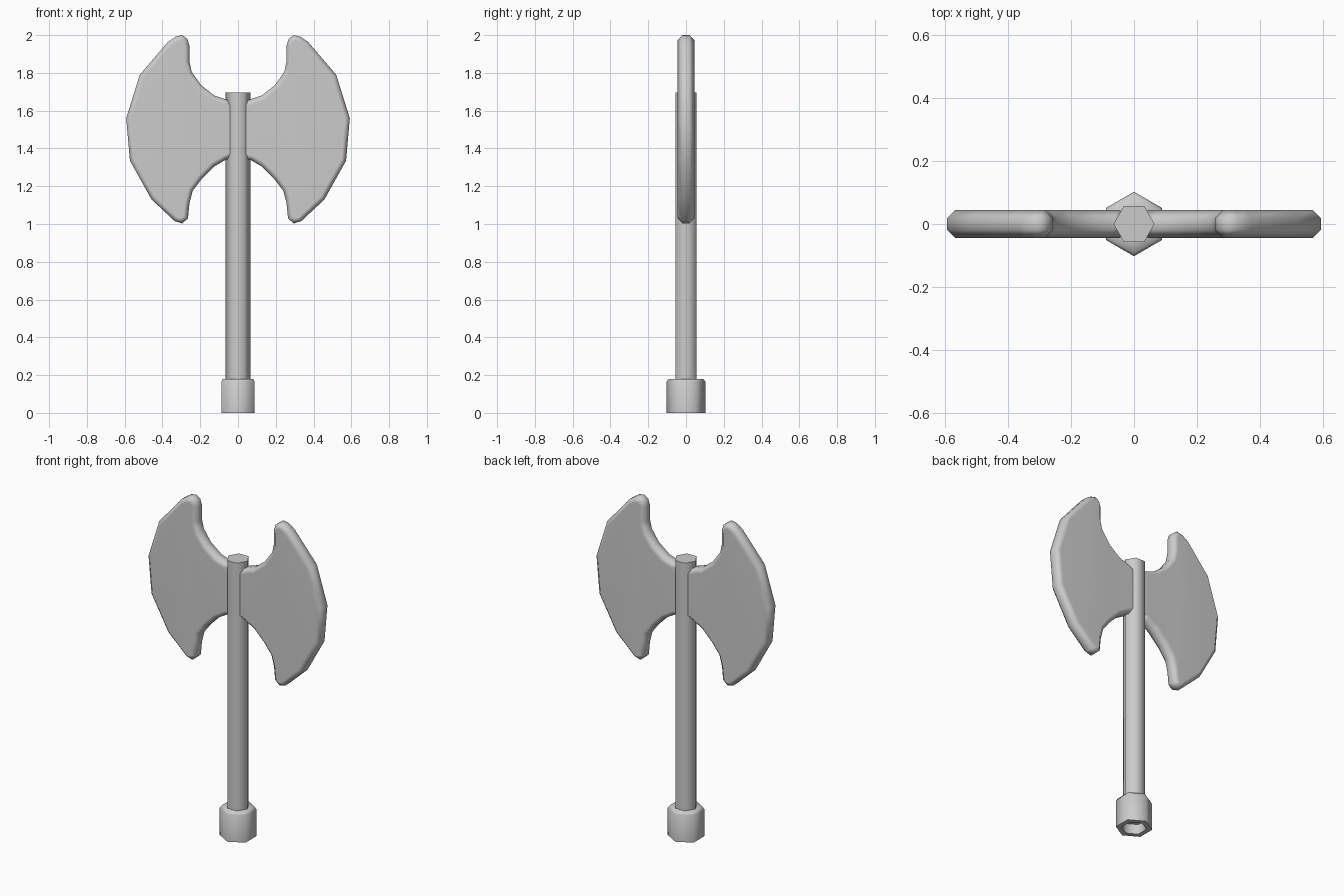
import bpy, bmesh, math

cube = bpy.data.objects.get("Cube")
if cube:
    bpy.data.objects.remove(cube, do_unlink=True)

GREY = (0.6, 0.6, 0.6, 1)
metal = bpy.data.materials.new("plain_grey")
metal.use_nodes = True
metal.diffuse_color = GREY
metal.node_tree.nodes["Principled BSDF"].inputs["Base Color"].default_value = GREY


def finish(name, bm, angle):
    bmesh.ops.recalc_face_normals(bm, faces=bm.faces)
    mesh = bpy.data.meshes.new(name)
    bm.to_mesh(mesh)
    bm.free()
    mesh.materials.append(metal)
    obj = bpy.data.objects.new(name, mesh)
    bpy.context.collection.objects.link(obj)
    bpy.ops.object.select_all(action='DESELECT')
    obj.select_set(True)
    bpy.context.view_layer.objects.active = obj
    bpy.ops.object.shade_smooth_by_angle(angle=math.radians(angle))
    return obj


def hex_lathe(name, profile, turn=0.0):
    """Six-sided solid from (radius, z) rings, capped at both ends."""
    bm = bmesh.new()
    rings = []
    for r, z in profile:
        angles = [turn + i * math.pi / 3 for i in range(6)]
        rings.append([bm.verts.new((r * math.cos(a), r * math.sin(a), z)) for a in angles])
    for low, high in zip(rings, rings[1:]):
        for i in range(6):
            j = (i + 1) % 6
            bm.faces.new((low[i], low[j], high[j], high[i]))
    bm.faces.new(rings[0])
    bm.faces.new(rings[-1])
    return finish(name, bm, 65)


# Shaft, and a pommel with a recessed underside
hex_lathe("handle", [(0.065, 0.1), (0.065, 1.695)])
hex_lathe("pommel", [(0.068, 0.06), (0.07, 0), (0.102, 0), (0.102, 0.165),
                     (0.092, 0.18), (0.05, 0.18)], math.pi / 6)

# Blade outline (x, z) of one side, from the upper root round to the lower root
OUTLINE = [(0.02, 1.64), (0.065, 1.66), (0.125, 1.68), (0.195, 1.735), (0.245, 1.805),
           (0.257, 1.86), (0.257, 1.945), (0.268, 1.98), (0.295, 2.0), (0.33, 1.992),
           (0.37, 1.965), (0.52, 1.79), (0.592, 1.56), (0.572, 1.335), (0.458, 1.13),
           (0.335, 1.015), (0.295, 1.003), (0.265, 1.03), (0.257, 1.11), (0.24, 1.175),
           (0.195, 1.235), (0.125, 1.305), (0.065, 1.34), (0.02, 1.36)]
HALF = 0.045


def blade(name, side):
    bm = bmesh.new()
    face = bm.faces.new([bm.verts.new((side * x, -HALF, z)) for x, z in OUTLINE])
    out = bmesh.ops.extrude_face_region(bm, geom=[face], use_keep_orig=True)
    moved = [v for v in out["geom"] if isinstance(v, bmesh.types.BMVert)]
    bmesh.ops.translate(bm, verts=moved, vec=(0, 2 * HALF, 0))
    bmesh.ops.recalc_face_normals(bm, faces=bm.faces)
    # Chamfer both rims
    rims = [e for e in bm.edges if abs(e.verts[0].co.y - e.verts[1].co.y) < 0.001]
    bmesh.ops.bevel(bm, geom=rims, offset=0.026, segments=1, affect='EDGES',
                    clamp_overlap=True)
    obj = finish(name, bm, 50)
    # Keep the broad faces flat while the rim shades smoothly
    obj.modifiers.new("face_weighted", 'WEIGHTED_NORMAL').keep_sharp = True


blade("left_blade", 1)
blade("right_blade", -1)
